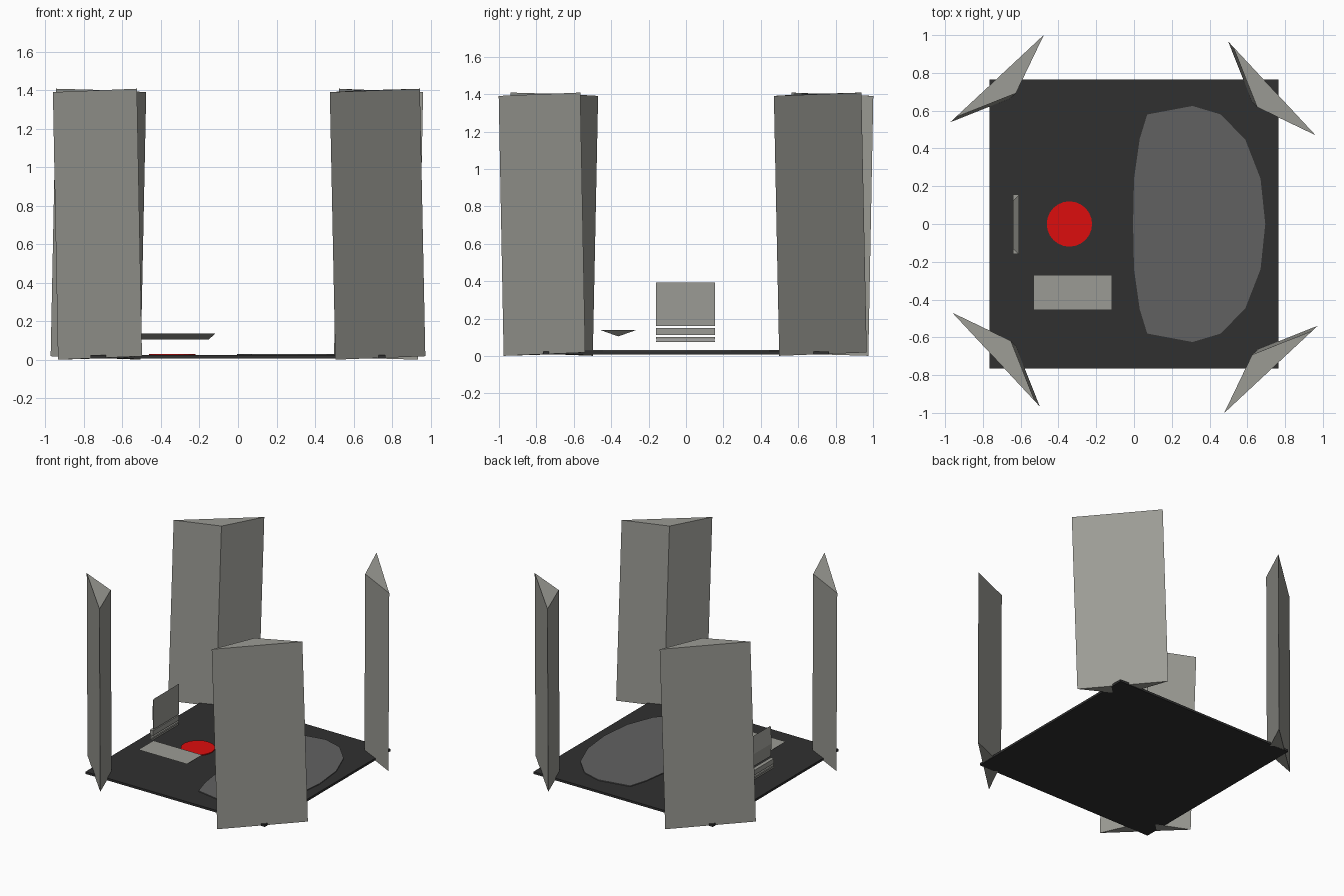
import bpy, math
from mathutils import Matrix, Vector

if "Cube" in bpy.data.objects:
    bpy.data.objects.remove(bpy.data.objects["Cube"])


def material(name, rgb):
    m = bpy.data.materials.new(name)
    m.diffuse_color = (*rgb, 1)
    m.use_nodes = True
    m.node_tree.nodes["Principled BSDF"].inputs["Base Color"].default_value = m.diffuse_color
    return m


STONE = material("warm grey", (0.33, 0.33, 0.30))
DARK = material("charcoal", (0.03, 0.03, 0.03))
MID = material("mid grey", (0.12, 0.12, 0.12))
RED = material("red", (0.72, 0.004, 0.004))


def mesh_object(name, verts, faces, mat, matrix=Matrix()):
    me = bpy.data.meshes.new(name)
    me.from_pydata([matrix @ Vector(v) for v in verts], [], faces)
    me.materials.append(mat)
    ob = bpy.data.objects.new(name, me)
    bpy.context.collection.objects.link(ob)
    return ob


def prism(name, outline, z0, z1, mat, matrix=Matrix()):
    """Extrude a counter-clockwise outline from z0 to z1."""
    n = len(outline)
    verts = [(x, y, z) for z in (z0, z1) for x, y in outline]
    faces = [tuple(range(n))[::-1], tuple(range(n, 2 * n))]
    faces += [(i, (i + 1) % n, n + (i + 1) % n, n + i) for i in range(n)]
    return mesh_object(name, verts, faces, mat, matrix)


def box(name, lo, hi, mat):
    return prism(name, [(lo[0], lo[1]), (hi[0], lo[1]), (hi[0], hi[1]), (lo[0], hi[1])],
                 lo[2], hi[2], mat)


def ridged_slab(name, length, width, depth, inset, mat, matrix):
    """Flat rectangle on top, hipped down to a ridge underneath."""
    a, b = length / 2, width / 2
    verts = [(-a, -b, 0), (a, -b, 0), (a, b, 0), (-a, b, 0),
             (-a + inset, 0, -depth), (a - inset, 0, -depth)]
    faces = [(0, 1, 2, 3), (0, 4, 5, 1), (2, 5, 4, 3), (1, 5, 2), (3, 4, 0)]
    return mesh_object(name, verts, faces, mat, matrix)


# floor platform
box("platform", (-0.765, -0.765, 0.008), (0.765, 0.765, 0.025), DARK)

# raised rounded floor plate, mirrored front to back
half = [(0.695, 0), (0.67, 0.24), (0.59, 0.445), (0.46, 0.58), (0.31, 0.625),
        (0.07, 0.58), (0.03, 0.45), (0, 0.24), (-0.005, 0)]
prism("floor_plate", half + [(x, -y) for x, y in half[-2:0:-1]], 0.025, 0.031, MID)

# red floor disc
disc = [(-0.342 + 0.12 * math.cos(i * math.tau / 24), 0.12 * math.sin(i * math.tau / 24))
        for i in range(24)]
prism("red_disc", disc, 0.025, 0.032, RED)

# four leaning triangular corner pillars
corners = [(0.73, 0.718), (-0.725, 0.77), (-0.73, -0.718), (0.725, -0.77)]
for i, (x, y) in enumerate(corners):
    m = (Matrix.Translation((x, y, 0.705))
         @ Matrix.Rotation(math.radians(43 + 90 * i), 4, 'Z')
         @ Matrix.Rotation(math.radians(1.6), 4, 'X'))
    prism(f"pillar_{i + 1}", [(0, -0.32), (0, 0.32), (-0.125, 0)], -0.695, 0.695, STONE, m)

# floating side table
ridged_slab("side_table", 0.415, 0.185, 0.033, 0.035, STONE,
            Matrix.Translation((-0.325, -0.362, 0.138)))

# floating upright screen, ridge on the outer side
ridged_slab("screen", 0.315, 0.235, 0.03, 0.03, STONE,
            Matrix.Translation((-0.61, -0.003, 0.277))
            @ Matrix.Rotation(math.radians(90), 4, 'Z')
            @ Matrix.Rotation(math.radians(90), 4, 'X'))

# thin strips below the screen
for i, (z0, z1) in enumerate([(0.112, 0.15), (0.089, 0.102), (0.076, 0.082)]):
    box(f"screen_strip_{i + 1}", (-0.64, -0.16, z0), (-0.612, 0.155, z1), STONE)
